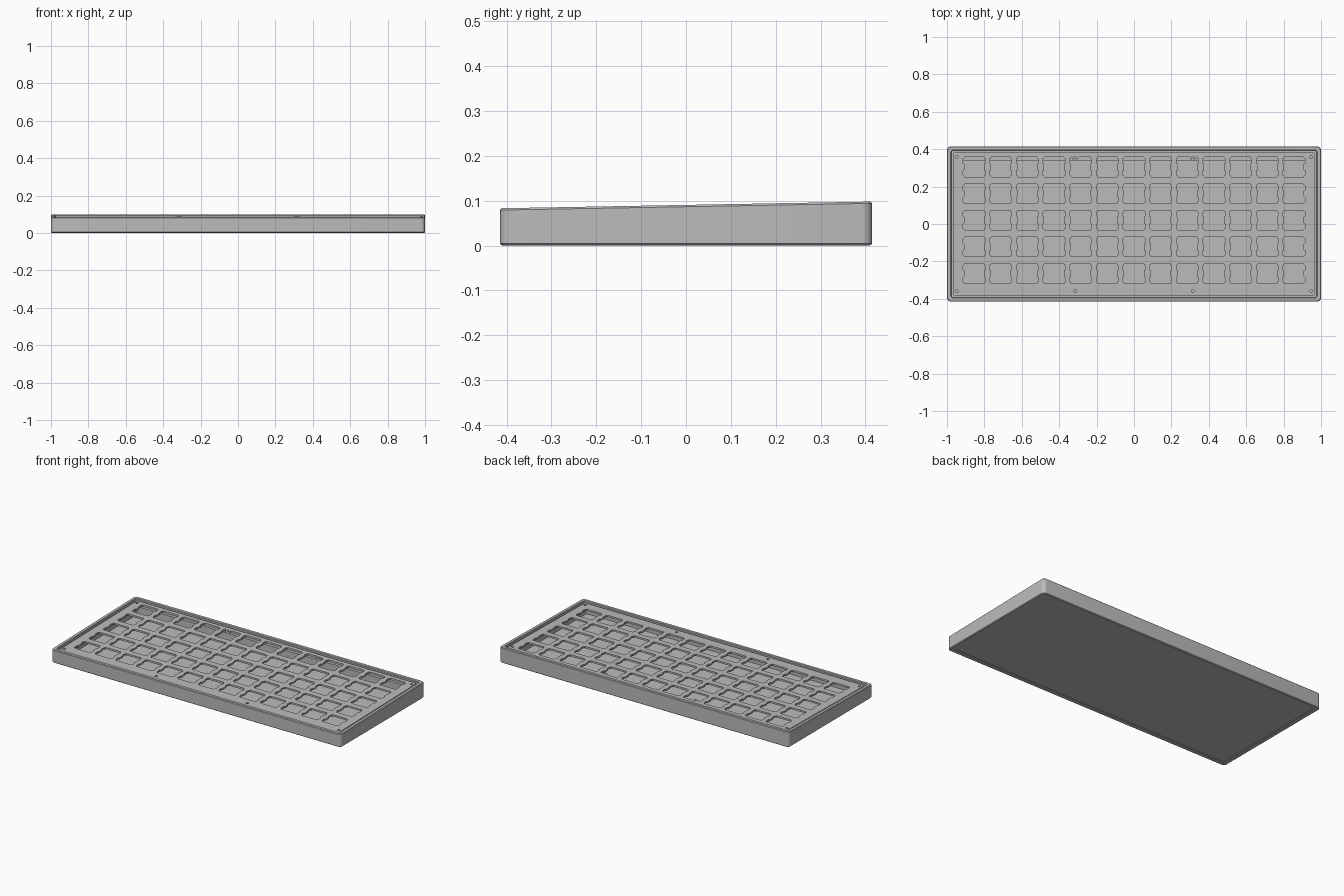
import bpy, bmesh, math
from mathutils import Vector

if "Cube" in bpy.data.objects:
    bpy.data.objects.remove(bpy.data.objects["Cube"])

HX, HY = 1.0, 0.415          # outer half sizes
PITCH = 0.1425               # key spacing
COLS, ROWS, ROW_MID = 13, 5, 0.02
FLOOR_Z = 0.035
SCREW_X, SCREW_Y, SCREW_R = 0.948, 0.358, 0.008
MID_X = 0.315


def slope(y):
    """Height of the tilted top at depth y."""
    return 0.0905 + 0.018 * y


grey = bpy.data.materials.new("plain grey")
grey.diffuse_color = (0.5, 0.5, 0.5, 1)
grey.use_nodes = True
grey.node_tree.nodes["Principled BSDF"].inputs["Base Color"].default_value = grey.diffuse_color


def finish(name, bm):
    bmesh.ops.recalc_face_normals(bm, faces=bm.faces[:])
    me = bpy.data.meshes.new(name)
    bm.to_mesh(me)
    bm.free()
    me.materials.append(grey)
    ob = bpy.data.objects.new(name, me)
    bpy.context.collection.objects.link(ob)
    bpy.ops.object.select_all(action='DESELECT')
    ob.select_set(True)
    bpy.context.view_layer.objects.active = ob
    bpy.ops.object.shade_smooth_by_angle(angle=math.radians(30))
    return ob


def rounded_rect(hx, hy, r, n=6):
    pts = []
    for i, (sx, sy) in enumerate([(1, 1), (-1, 1), (-1, -1), (1, -1)]):
        for k in range(n + 1):
            a = math.pi / 2 * (i + k / n)
            pts.append((sx * (hx - r) + r * math.cos(a),
                        sy * (hy - r) + r * math.sin(a)))
    return pts


def circle(cx, cy, r, n=16):
    return [(cx + r * math.cos(2 * math.pi * k / n),
             cy + r * math.sin(2 * math.pi * k / n)) for k in range(n)]


def soften(pts, r):
    """Round every corner of a closed outline."""
    out = []
    for i, p in enumerate(pts):
        p = Vector(p)
        a = (Vector(pts[i - 1]) - p).normalized() * r + p
        b = (Vector(pts[(i + 1) % len(pts)]) - p).normalized() * r + p
        out += [tuple(a), tuple((a + 2 * p + b) / 4), tuple(b)]
    return out


def skin(bm, rings, cap=True, loop=False):
    """Join equal-length vertex rings with quads."""
    vr = [[bm.verts.new(p) for p in ring] for ring in rings]
    pairs = list(zip(vr, vr[1:])) + ([(vr[-1], vr[0])] if loop else [])
    for a, b in pairs:
        for i in range(len(a)):
            j = (i + 1) % len(a)
            bm.faces.new((a[i], a[j], b[j], b[i]))
    if cap:
        bm.faces.new(vr[0])
        bm.faces.new(vr[-1])


# case: underside recess, outer wall, rim, ledge and inner tray in one skin
# each row: inset, corner radius, height, height follows the slope
profile = [
    (0.032, 0.012, 0.003, False),
    (0.030, 0.012, 0.000, False),
    (0.005, 0.018, 0.000, False),
    (0.000, 0.022, 0.004, False),
    (0.000, 0.022, -0.004, True),
    (0.004, 0.018, 0.000, True),
    (0.020, 0.012, 0.000, True),
    (0.023, 0.010, -0.003, True),
    (0.023, 0.010, -0.019, True),
    (0.075, 0.010, -0.019, True),
    (0.075, 0.010, FLOOR_Z, False),
]
bm = bmesh.new()
rings = []
for inset, r, z, tilt in profile:
    rings.append([(x, y, z + (slope(y) if tilt else 0))
                  for x, y in rounded_rect(HX - inset, HY - inset, r)])
skin(bm, rings)
finish("case", bm)

# switch cutout: square with two notches on each side
q = [(0.0525, 0), (0.0525, 0.019), (0.0585, 0.019), (0.0585, 0.045),
     (0.0525, 0.045), (0.0525, 0.0525)][1:]
cutout = (q + [(-x, y) for x, y in reversed(q)]
          + [(-x, -y) for x, y in q] + [(x, -y) for x, y in reversed(q)])
cutout = soften(cutout, 0.0025)

# plate outline, switch cutouts and screw holes
outlines = [rounded_rect(0.966, 0.383, 0.008)]
for c in range(COLS):
    for r in range(ROWS):
        cx = (c - (COLS - 1) / 2) * PITCH
        cy = ROW_MID + (r - (ROWS - 1) / 2) * PITCH
        outlines.append([(cx + x, cy + y) for x, y in cutout])
for x in (-SCREW_X, SCREW_X):
    for y in (-SCREW_Y, SCREW_Y):
        outlines.append(circle(x, y, SCREW_R))
for x in (-MID_X, MID_X):
    outlines.append(circle(x, -SCREW_Y, SCREW_R))

# switch plate, filled flat, thickened, then tilted
bm = bmesh.new()
edges = []
for pts in outlines:
    vs = [bm.verts.new((x, y, 0)) for x, y in pts]
    edges += [bm.edges.new((vs[i - 1], vs[i])) for i in range(len(vs))]
bmesh.ops.triangle_fill(bm, use_beauty=True, use_dissolve=False, edges=edges)
ext = bmesh.ops.extrude_face_region(bm, geom=bm.faces[:], use_keep_orig=True)
for v in [g for g in ext["geom"] if isinstance(g, bmesh.types.BMVert)]:
    v.co.z = -0.011
for v in bm.verts:
    v.co.z += slope(v.co.y) - 0.008
finish("switch_plate", bm)

# screw posts that overlap the back row of cutouts
for side, x0 in (("left", -MID_X), ("right", MID_X)):
    bm = bmesh.new()
    rings = []
    for r, top in ((0.018, False), (0.018, True), (SCREW_R, True), (SCREW_R, False)):
        rings.append([(x, y, slope(y) - 0.0075 if top else FLOOR_Z)
                      for x, y in circle(x0, SCREW_Y, r, 24)])
    skin(bm, rings, cap=False, loop=True)
    finish("screw_post_" + side, bm)
